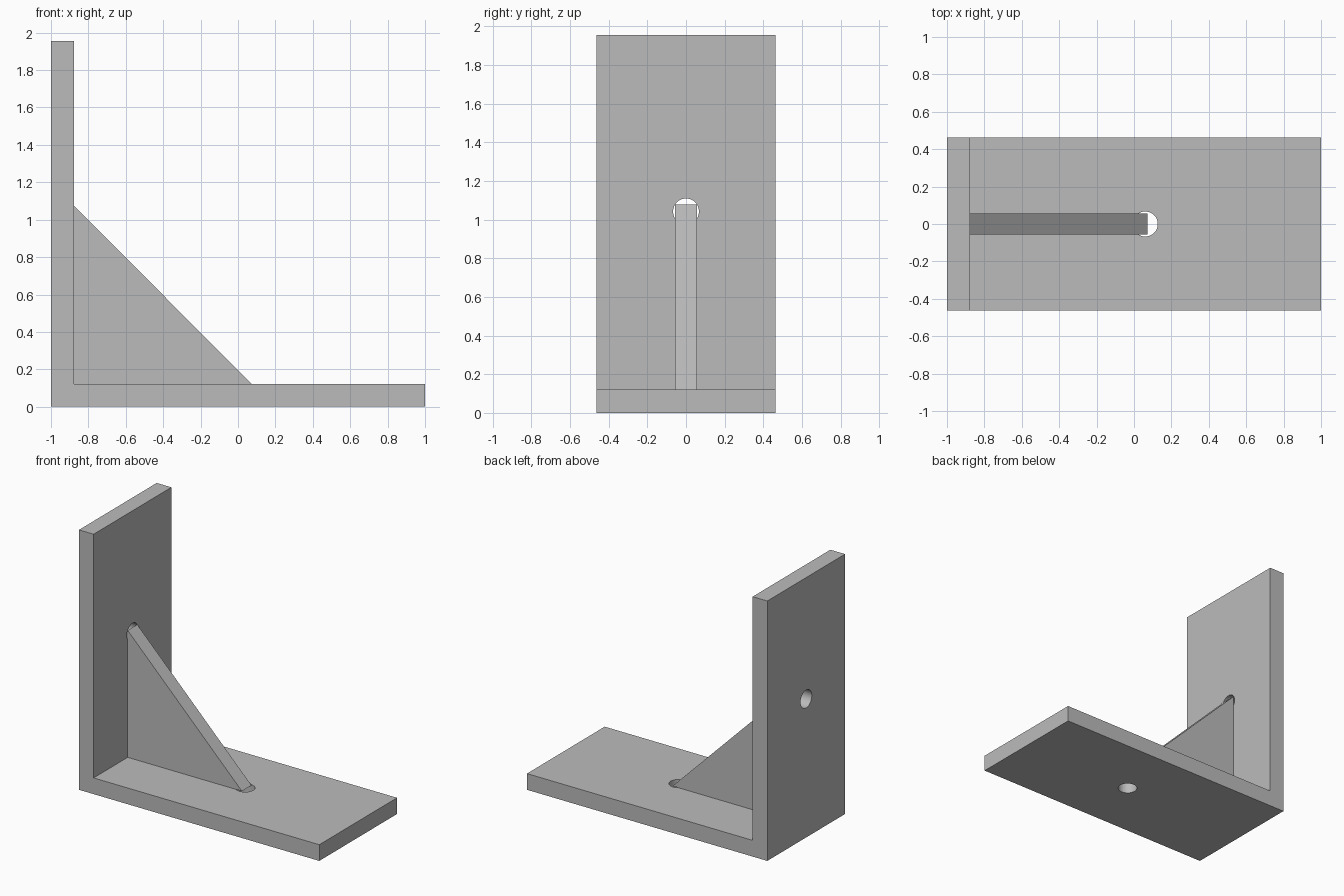
import bpy, bmesh
from math import pi
from mathutils import Matrix

cube = bpy.data.objects.get("Cube")
if cube:
    bpy.data.objects.remove(cube, do_unlink=True)

grey = bpy.data.materials.new("plain grey")
grey.use_nodes = True
COLOUR = (0.5, 0.5, 0.5, 1)
grey.diffuse_color = COLOUR
grey.node_tree.nodes["Principled BSDF"].inputs["Base Color"].default_value = COLOUR

T = 0.122            # plate thickness
INNER = -1 + T       # inner face of the upright
HEIGHT = 1.955
HOLE_R = 0.067


def finish(name, bm):
    bmesh.ops.recalc_face_normals(bm, faces=bm.faces)
    mesh = bpy.data.meshes.new(name)
    bm.to_mesh(mesh)
    bm.free()
    mesh.materials.append(grey)
    obj = bpy.data.objects.new(name, mesh)
    bpy.context.collection.objects.link(obj)
    return obj


def extrude_profile(name, points, half_width):
    """Extrude an x-z outline symmetrically along y."""
    bm = bmesh.new()
    face = bm.faces.new([bm.verts.new((x, -half_width, z)) for x, z in points])
    grown = bmesh.ops.extrude_face_region(bm, geom=[face])["geom"]
    verts = [g for g in grown if isinstance(g, bmesh.types.BMVert)]
    bmesh.ops.translate(bm, verts=verts, vec=(0, 2 * half_width, 0))
    return finish(name, bm)


def drill(target, name, matrix):
    """Cut a round through hole along the local z of the matrix."""
    bm = bmesh.new()
    bmesh.ops.create_cone(bm, cap_ends=True, segments=48, radius1=HOLE_R,
                          radius2=HOLE_R, depth=3 * T, matrix=matrix)
    cutter = finish(name, bm)
    cutter.hide_render = True
    cutter.hide_set(True)
    cutter.display_type = 'WIRE'
    mod = target.modifiers.new(name, 'BOOLEAN')
    mod.operation = 'DIFFERENCE'
    mod.solver = 'EXACT'
    mod.object = cutter
    return cutter


# L-shaped plate
plate = extrude_profile("angle_plate", [
    (-1, 0), (1, 0), (1, T), (INNER, T), (INNER, HEIGHT), (-1, HEIGHT)], 0.462)

# Holes at the tips of the brace
cutters = [
    drill(plate, "base_hole_cutter", Matrix.Translation((0.06, 0, T / 2))),
    drill(plate, "upright_hole_cutter",
          Matrix.Translation((-1 + T / 2, 0, 1.042)) @ Matrix.Rotation(pi / 2, 4, 'Y')),
]

# Bake the holes, then drop the cutters
bpy.context.view_layer.update()
cut = bpy.data.meshes.new_from_object(
    plate.evaluated_get(bpy.context.evaluated_depsgraph_get()))
plate.modifiers.clear()
plate.data = cut
for cutter in cutters:
    bpy.data.objects.remove(cutter, do_unlink=True)

# Triangular brace
brace = extrude_profile("triangular_brace", [
    (INNER, T), (0.072, T), (INNER, 1.077)], 0.057)

# Smooth hole walls with sharp rims
bpy.ops.object.select_all(action='DESELECT')
plate.select_set(True)
bpy.context.view_layer.objects.active = plate
bpy.ops.object.shade_smooth_by_angle()
